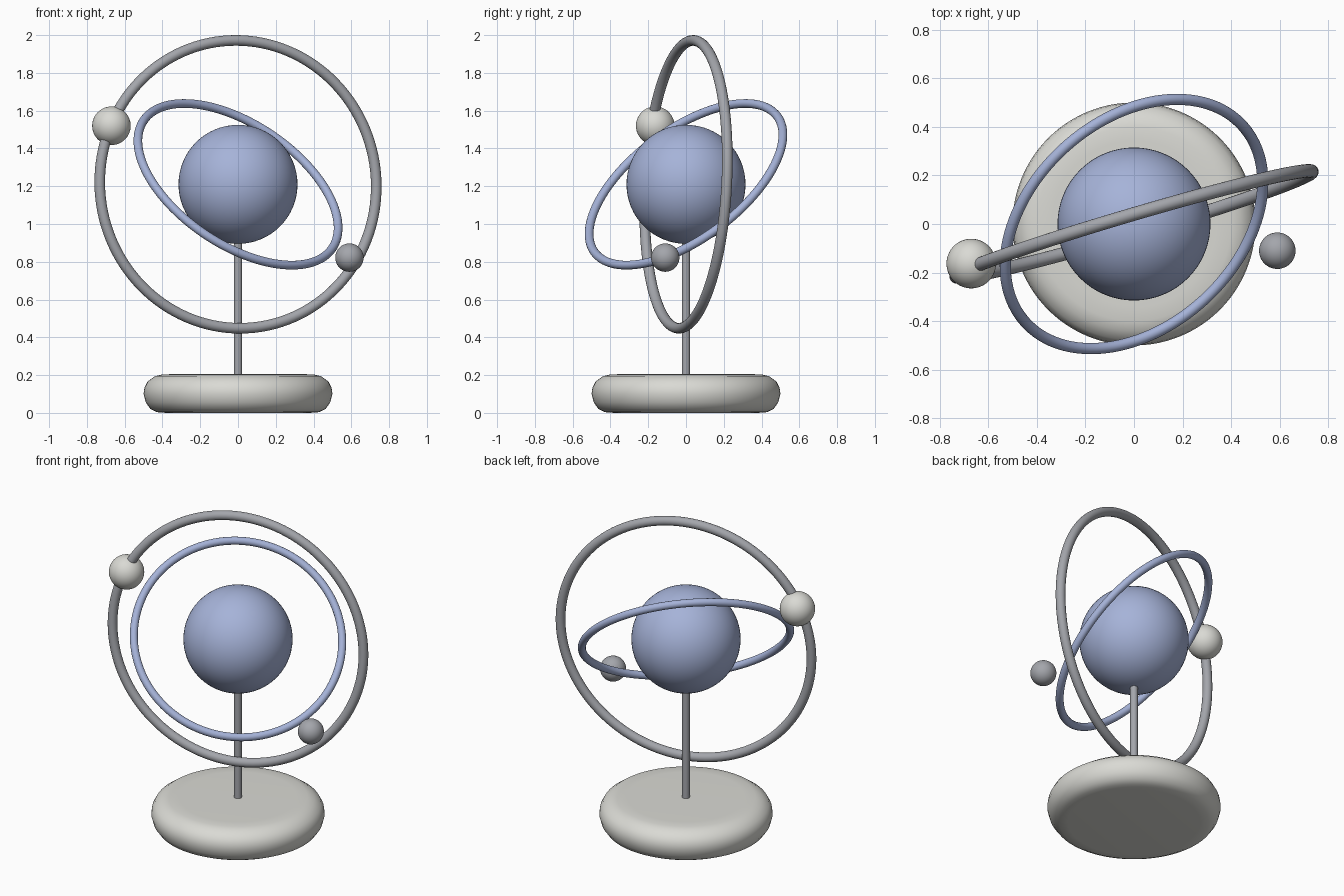
import bpy, bmesh, math
from mathutils import Vector

cube = bpy.data.objects.get("Cube")
if cube:
    bpy.data.objects.remove(cube, do_unlink=True)


def material(name, rgb):
    mat = bpy.data.materials.new(name)
    mat.use_nodes = True
    colour = (*rgb, 1)
    mat.diffuse_color = colour
    mat.node_tree.nodes["Principled BSDF"].inputs["Base Color"].default_value = colour
    return mat


blue = material("soft blue", (0.38, 0.45, 0.69))
grey = material("steel grey", (0.37, 0.38, 0.41))
white = material("warm white", (0.70, 0.70, 0.66))
CENTRE = Vector((0, 0, 1.21))


def finish(name, mat):
    obj = bpy.context.object
    obj.name = obj.data.name = name
    obj.data.materials.append(mat)
    bpy.ops.object.shade_smooth_by_angle(angle=math.radians(50))
    return obj


def ball(name, location, radius, mat):
    bpy.ops.mesh.primitive_uv_sphere_add(segments=64, ring_count=32, radius=radius, location=location)
    return finish(name, mat)


def ring(name, normal, major, minor, mat):
    tilt = Vector(normal).to_track_quat('Z', 'Y').to_euler()
    bpy.ops.mesh.primitive_torus_add(major_segments=128, minor_segments=20, major_radius=major,
                                     minor_radius=minor, location=CENTRE, rotation=tilt)
    return finish(name, mat)


def lathe(name, profile, mat, steps=96):
    mesh = bpy.data.meshes.new(name)
    bm = bmesh.new()
    verts = [bm.verts.new((r, 0, z)) for r, z in profile]
    edges = [bm.edges.new(pair) for pair in zip(verts, verts[1:])]
    bmesh.ops.spin(bm, geom=verts + edges, cent=(0, 0, 0), axis=(0, 0, 1),
                   angle=math.tau, steps=steps)
    bmesh.ops.remove_doubles(bm, verts=bm.verts[:], dist=0.0001)
    bmesh.ops.recalc_face_normals(bm, faces=bm.faces[:])
    bm.to_mesh(mesh)
    bm.free()
    obj = bpy.data.objects.new(name, mesh)
    bpy.context.collection.objects.link(obj)
    bpy.ops.object.select_all(action='DESELECT')
    bpy.context.view_layer.objects.active = obj
    obj.select_set(True)
    return finish(name, mat)


# Rounded base and stem
lathe("base", [(0, 0), (0.38, 0), (0.43, 0.004), (0.465, 0.022), (0.488, 0.055), (0.5, 0.1),
               (0.495, 0.135), (0.478, 0.167), (0.44, 0.194), (0.4, 0.204), (0.34, 0.205), (0, 0.205)], white)
bpy.ops.mesh.primitive_cylinder_add(vertices=32, radius=0.022, depth=0.8, location=(0, 0, 0.58))
finish("stem", grey)

# Globe with its two tilted rings
ball("globe", CENTRE, 0.315, blue)
ring("inner_ring", (0.477, -0.526, 0.705), 0.603, 0.023, blue)
ring("outer_ring", (-0.282, 0.958, -0.052), 0.763, 0.028, grey)

# Orbiting balls
ball("large_moon", (-0.67, -0.163, 1.52), 0.102, white)
ball("small_moon", (0.59, -0.11, 0.822), 0.075, grey)
